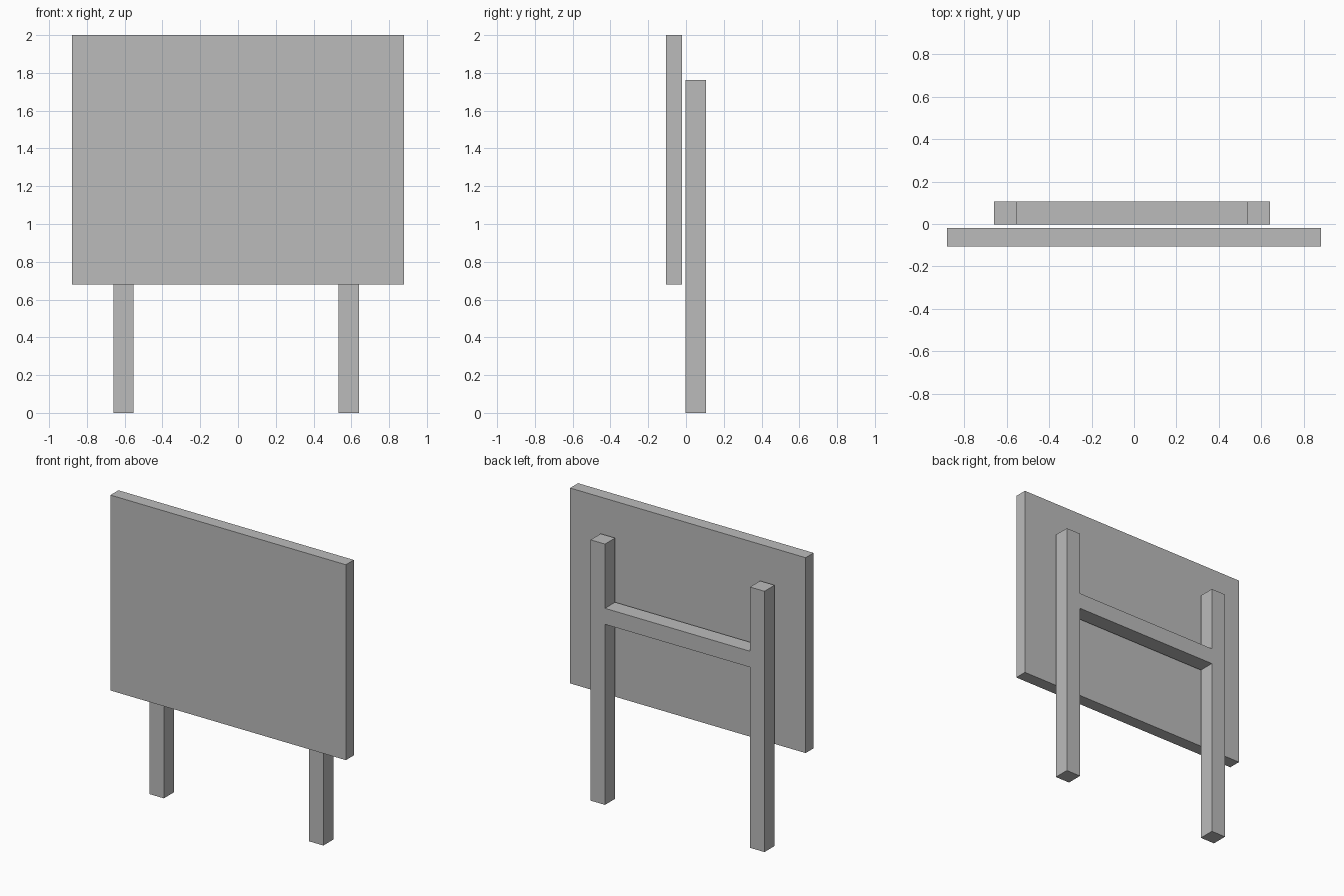
import bpy

cube = bpy.data.objects.get("Cube")
if cube:
    bpy.data.objects.remove(cube, do_unlink=True)

grey = bpy.data.materials.new("plain grey")
grey.use_nodes = True
colour = (0.5, 0.5, 0.5, 1)
grey.diffuse_color = colour
grey.node_tree.nodes["Principled BSDF"].inputs["Base Color"].default_value = colour


def box(name, low, high):
    """Add a box between two opposite corners."""
    centre = [(a + b) / 2 for a, b in zip(low, high)]
    bpy.ops.mesh.primitive_cube_add(size=1, location=centre)
    obj = bpy.context.object
    obj.name = name
    obj.scale = [b - a for a, b in zip(low, high)]
    bpy.ops.object.transform_apply(location=False, rotation=False, scale=True)
    obj.data.materials.append(grey)
    return obj


# Sign board
box("board", (-0.88, -0.105, 0.68), (0.88, -0.02, 2))

# Square posts, standing just behind the board
back, front = 0.105, -0.003
thick = back - front
right_x, left_x = -0.66, 0.64
box("right_post", (right_x, front, 0), (right_x + thick, back, 1.762))
box("left_post", (left_x - thick, front, 0), (left_x, back, 1.762))

# Crossbar joining the posts, flush with them front and back
box("crossbar", (right_x + thick, front, 1.22), (left_x - thick, back, 1.328))
